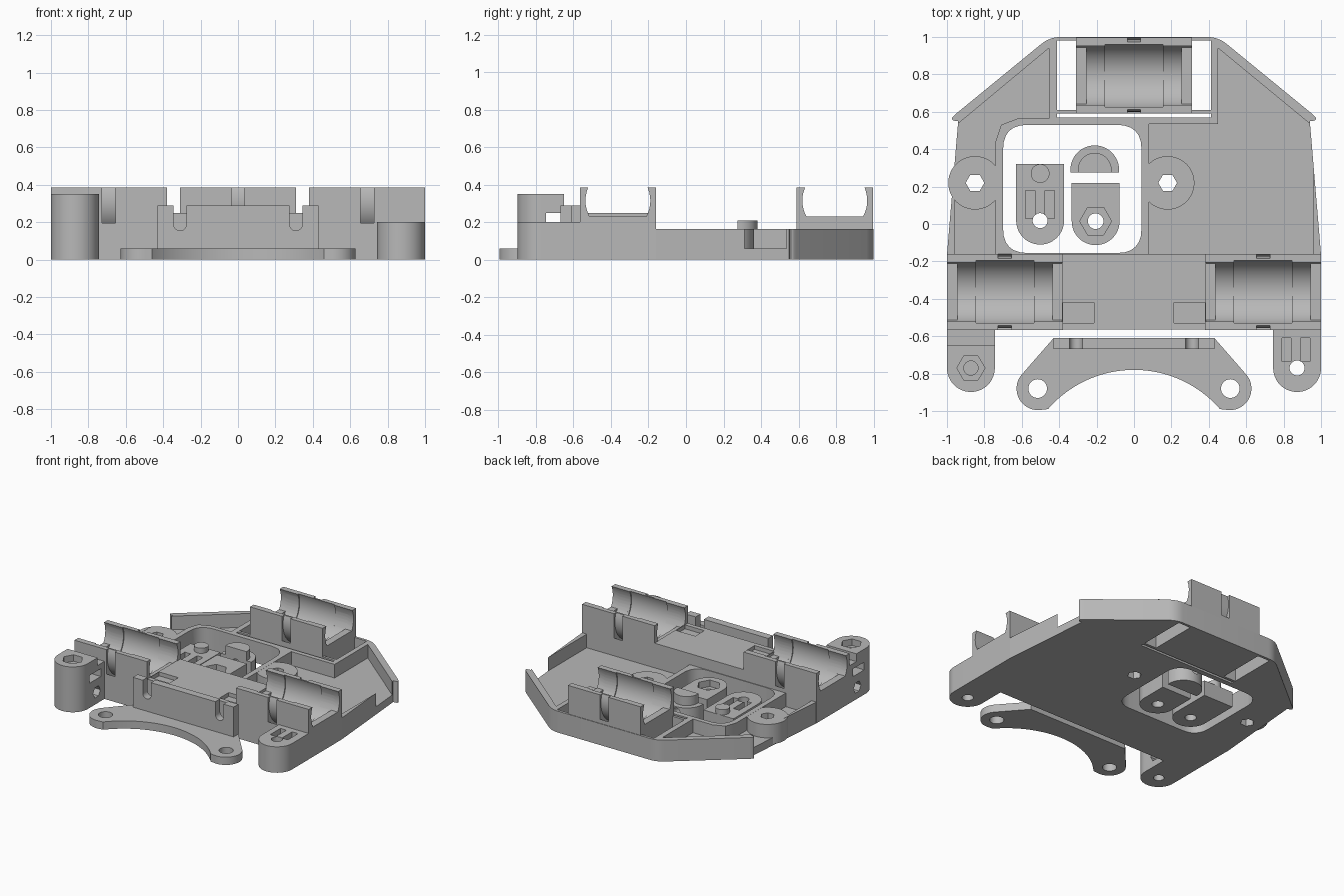
import bpy, bmesh, math
from mathutils import Vector

old = bpy.data.objects.get("Cube")
if old:
    bpy.data.objects.remove(old, do_unlink=True)

grey = bpy.data.materials.new("plain grey")
grey.use_nodes = True
grey.diffuse_color = (0.48, 0.48, 0.48, 1)
grey.node_tree.nodes["Principled BSDF"].inputs["Base Color"].default_value = grey.diffuse_color


def prism(name, pts, lo, hi, axis="z"):
    """Extrude a 2D outline between lo and hi along an axis."""
    place = {"x": lambda p, h: (h, p[0], p[1]),
             "y": lambda p, h: (p[0], h, p[1]),
             "z": lambda p, h: (p[0], p[1], h)}[axis]
    bm = bmesh.new()
    low = [bm.verts.new(place(p, lo)) for p in pts]
    high = [bm.verts.new(place(p, hi)) for p in pts]
    bm.faces.new(low)
    bm.faces.new(high)
    n = len(pts)
    for i in range(n):
        j = (i + 1) % n
        bm.faces.new((low[i], low[j], high[j], high[i]))
    bmesh.ops.recalc_face_normals(bm, faces=bm.faces)
    mesh = bpy.data.meshes.new(name)
    bm.to_mesh(mesh)
    bm.free()
    mesh.materials.append(grey)
    obj = bpy.data.objects.new(name, mesh)
    bpy.context.collection.objects.link(obj)
    return obj


def box(name, x0, x1, y0, y1, z0, z1):
    return prism(name, [(x0, y0), (x1, y0), (x1, y1), (x0, y1)], z0, z1)


def arc(cx, cy, r, start=0, end=360, n=48):
    full = end - start == 360
    steps = n if full else n + 1
    angles = [math.radians(start + (end - start) * i / n) for i in range(steps)]
    return [(cx + r * math.cos(a), cy + r * math.sin(a)) for a in angles]


def rounded(corners, r, n=6):
    """Round the corners of an outline with quadratic blends."""
    out = []
    for i, c in enumerate(corners):
        c = Vector(c)
        a = c + (Vector(corners[i - 1]) - c).normalized() * r
        b = c + (Vector(corners[(i + 1) % len(corners)]) - c).normalized() * r
        for k in range(n + 1):
            t = k / n
            out.append(tuple(a * (1 - t) ** 2 + c * (2 * t * (1 - t)) + b * t ** 2))
    return out


def combine(obj, tools, operation="DIFFERENCE"):
    bpy.context.view_layer.objects.active = obj
    for tool in tools:
        mod = obj.modifiers.new("cut", "BOOLEAN")
        mod.operation, mod.solver, mod.object = operation, "EXACT", tool
        bpy.ops.object.modifier_apply(modifier=mod.name)
        bpy.data.objects.remove(tool, do_unlink=True)
    return obj


def hole(x, y, r, z0=-0.1, z1=0.5, n=32):
    return prism("cutter", arc(x, y, r, n=n), z0, z1)


def tongue(name, x, y, r, back, z1):
    """Block with a round front end."""
    return prism(name, arc(x, y, r, 180, 360, 24) + [(x + r, back), (x - r, back)], 0, z1)


RIM, TOP, FLOOR = 0.165, 0.385, 0.06

# Main tray with its recesses, window and rear pocket
body = prism("tray_body", [(-1, -0.165), (1, -0.165)] + rounded(
    [(1, 0.55), (0.45, 1), (-0.45, 1), (-1, 0.55)], 0.06), 0, RIM)
right_recess = [(0.08, -0.16), (0.96, -0.16), (0.96, 0.52), (0.45, 0.94),
                (0.45, 0.535), (0.08, 0.535)]
left_recess = [(-0.96, -0.16), (-0.74, -0.16), (-0.74, 0.44), (-0.71, 0.53),
               (-0.62, 0.565), (-0.455, 0.565), (-0.455, 0.94), (-0.96, 0.52)]
window = rounded([(-0.7, -0.155), (0.04, -0.155), (0.04, 0.53), (-0.7, 0.53)], 0.13)
combine(body, [prism("cutter", right_recess, FLOOR, 0.5),
               prism("cutter", left_recess, FLOOR, 0.5),
               prism("cutter", window, -0.1, 0.5),
               box("cutter", -0.413, 0.413, 0.57, 0.98, -0.1, 0.5)])
box("rear_pocket_wall", -0.42, 0.42, 0.59, 0.61, 0, RIM)

# Screw bosses beside the window
window_side = {"left": (0.18, 0.22), "right": (-0.85, 0.22)}
for side, (x, y) in window_side.items():
    shape = prism("boss_shape", arc(x, y, 0.143), 0.01, RIM - 0.001)
    trim = prism("cutter", window, -0.1, 0.5)
    combine(shape, [trim, hole(x, y, 0.05, n=6)])
    shape.name = side + "_screw_boss"
    combine(body, [hole(x, y, 0.05, n=6)])
    if side == "right":
        combine(shape, [box("cutter", -1.2, -0.999, 0, 0.5, -0.1, 0.5)])


# Bearing cradles with strap tunnels
def cradle(name, cx, cy):
    block = box(name, cx - 0.31, cx + 0.31, cy - 0.203, cy + 0.203, 0, TOP)
    cz, r = 0.315, 0.173
    ends = [(y, max(z, 0.23)) for y, z in arc(cy, cz, r)]
    flat = [p for p in ends if p[1] > 0.2301]
    low = math.sqrt(r * r - (cz - 0.23) ** 2)
    flat_start = [p for p in flat if p[1] >= cz]
    left = [p for p in flat if p[1] < cz and p[0] < cy]
    right = [p for p in flat if p[1] < cz and p[0] > cy]
    seat = flat_start + left + [(cy - low, 0.23), (cy + low, 0.23)] + right
    strap = prism("strap_ring", arc(cy, cz, 0.235), cx - 0.036, cx + 0.036, "x")
    combine(strap, [prism("cutter", arc(cy, cz, 0.193), cx - 0.1, cx + 0.1, "x")])
    return combine(block, [prism("cutter", seat, cx - 0.4, cx + 0.4, "x"),
                           prism("cutter", arc(cy, cz, r), cx - 0.255, cx + 0.255, "x"),
                           prism("cutter", arc(cy, cz, r + 0.008), cx - 0.155, cx + 0.155, "x"),
                           strap])


cradle("rear_cradle", 0, 0.793)
cradle("left_cradle", 0.69, -0.363)
cradle("right_cradle", -0.69, -0.363)

# Bridge between the front cradles
bridge = box("front_bridge", -0.385, 0.385, -0.565, -0.16, 0, 0.25)
combine(bridge, [box("cutter", min(s * 0.38, s * 0.215), max(s * 0.38, s * 0.215),
                     -0.53, -0.42, 0.22, 0.4) for s in (-1, 1)])

# Tall corner post with strap slot, side bolt hole and nut pocket
post = tongue("right_corner_post", -0.872, -0.77, 0.128, -0.56, 0.35)
combine(post, [box("cutter", -1.2, -0.5, -0.65, -0.5, 0.29, 0.5),
               box("cutter", -1.2, -0.5, -0.745, -0.61, 0.19, 0.25),
               prism("cutter", arc(-0.66, 0.09, 0.045, n=6), -1.2, -0.5, "x"),
               hole(-0.872, -0.77, 0.075, 0.3, 0.5, 6),
               hole(-0.872, -0.77, 0.038, -0.1, 0.17),
               hole(-0.872, -0.77, 0.038, 0.27, 0.4)])

# Low corner post with belt grooves
low_post = tongue("left_corner_post", 0.872, -0.77, 0.128, -0.56, 0.2)
combine(low_post, [hole(0.872, -0.77, 0.04)] + [
    box("cutter", x, x + 0.05, -0.735, -0.61, 0.16, 0.4) for x in (0.79, 0.89)])

# Arched front bracket
ear_right = arc(0.513, -0.88, 0.115, 40, -100, 16)
arch = arc(0, -1.389, 0.609, 41, 139, 40)
ear_left = [(-x, y) for x, y in reversed(ear_right)]
bracket = prism("bracket_foot", [(-0.43, -0.61), (0.43, -0.61)] + ear_right + arch + ear_left,
                0, FLOOR)
combine(bracket, [hole(s * 0.515, -0.88, 0.05) for s in (-1, 1)])
plate = box("bracket_plate", -0.43, 0.43, -0.668, -0.61, 0, 0.29)
for s in (-1, 1):
    x = s * 0.31
    slot = arc(x, 0.19, 0.035, 180, 360, 16) + [(x + 0.035, 0.4), (x - 0.035, 0.4)]
    combine(plate, [prism("cutter", slot, -0.8, -0.5, "y")])

# Loose belt clamp with peg
clamp = tongue("belt_clamp", -0.502, 0.018, 0.128, 0.32, 0.12)
combine(clamp, [hole(-0.502, 0.018, 0.04)] + [
    box("cutter", x, x + 0.05, 0.03, 0.18, 0.08, 0.4) for x in (-0.58, -0.475)])
prism("clamp_peg", arc(-0.502, 0.27, 0.05), 0.05, 0.16)

# Loose nut holder
holder = tongue("nut_holder", -0.205, 0.015, 0.128, 0.22, 0.15)
combine(holder, [hole(-0.205, 0.015, 0.085, 0.1, 0.4, 6), hole(-0.205, 0.015, 0.042)])

# Loose half-round idler stop with a cross hole
for name, r, z0, z1 in (("stop_base", 0.13, 0, 0.14), ("stop_crown", 0.09, 0.14, 0.21)):
    stop = prism(name, [(-0.21 - r, 0.275)] + list(reversed(arc(
        -0.21, 0.29, r, 0, 180, 24))) + [(-0.21 + r, 0.275)], z0, z1)
    combine(stop, [prism("cutter", arc(-0.21, 0.1, 0.03), 0.1, 0.6, "y")])

# Smooth curved walls, keep edges crisp
bpy.ops.object.select_all(action="DESELECT")
for obj in bpy.context.collection.objects:
    if obj.type == "MESH" and grey.name in obj.data.materials:
        obj.select_set(True)
        bpy.context.view_layer.objects.active = obj
bpy.ops.object.shade_smooth_by_angle(angle=math.radians(30))
